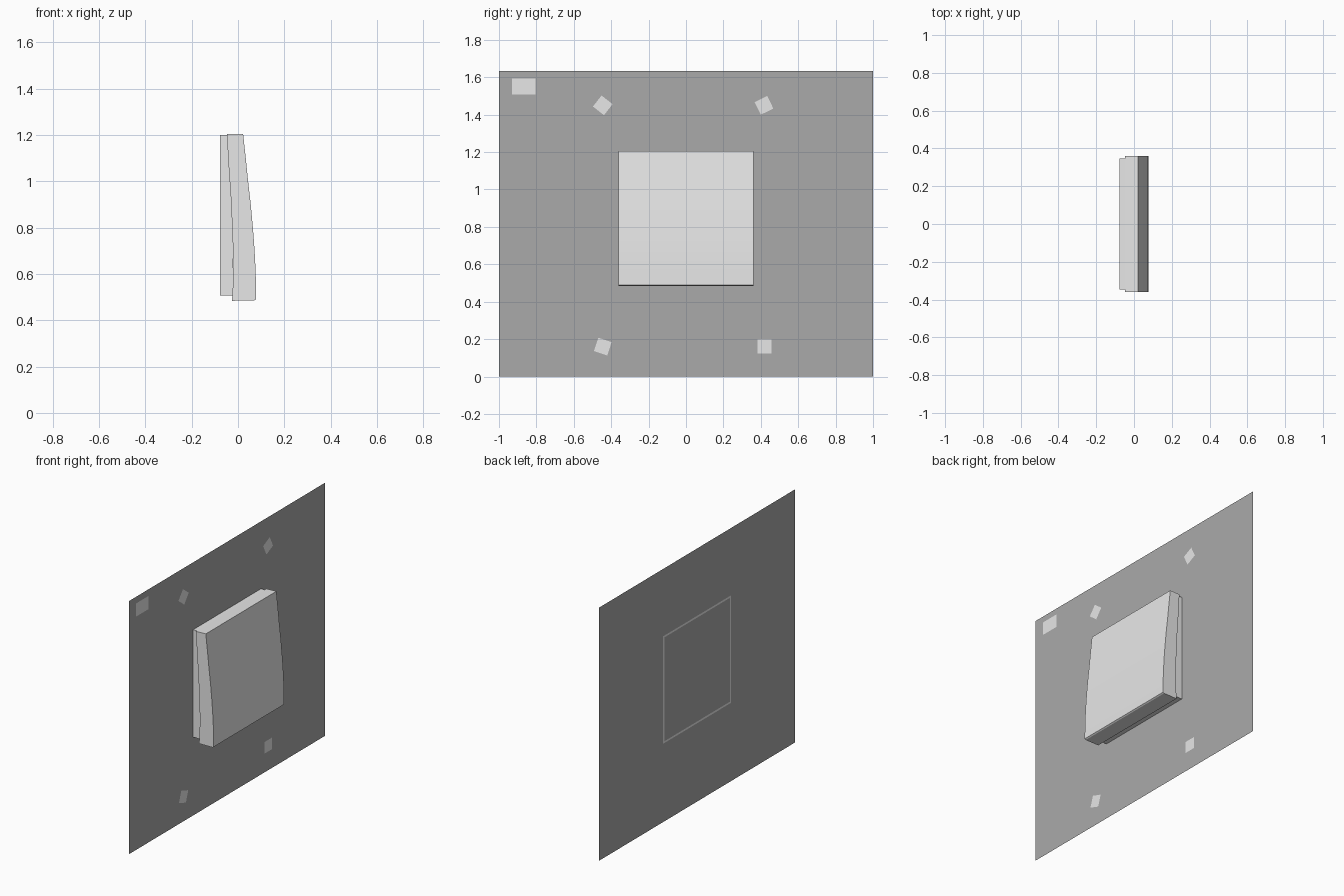
import bpy, bmesh, math
from mathutils import Matrix, Vector

old = bpy.data.objects.get("Cube")
if old:
    bpy.data.objects.remove(old, do_unlink=True)


def material(name, value):
    m = bpy.data.materials.new(name)
    m.use_nodes = True
    colour = (value, value, value, 1)
    m.diffuse_color = colour
    m.node_tree.nodes["Principled BSDF"].inputs["Base Color"].default_value = colour
    return m


LIGHT = material("light grey", 0.8)
DARK = material("mid grey", 0.4)
BACK = -0.08


def make(name, bm, mat):
    bmesh.ops.recalc_face_normals(bm, faces=bm.faces)
    mesh = bpy.data.meshes.new(name)
    bm.to_mesh(mesh)
    bm.free()
    mesh.materials.append(mat)
    ob = bpy.data.objects.new(name, mesh)
    bpy.context.collection.objects.link(ob)
    return ob


def extrude_profile(name, points, half_width, mat):
    """Extrude an (x, z) outline along y."""
    bm = bmesh.new()
    face = bm.faces.new([bm.verts.new((x, -half_width, z)) for x, z in points])
    out = bmesh.ops.extrude_face_region(bm, geom=[face])
    moved = [v for v in out["geom"] if isinstance(v, bmesh.types.BMVert)]
    bmesh.ops.translate(bm, verts=moved, vec=(0, 2 * half_width, 0))
    return make(name, bm, mat)


def sheet(name, x, y, z, width, height, mat, angle=0):
    """Flat rectangle facing +x, turned by angle about its centre."""
    bm = bmesh.new()
    turn = Matrix.Rotation(math.radians(angle), 3, "X")
    corners = [(-1, -1), (1, -1), (1, 1), (-1, 1)]
    verts = [bm.verts.new(Vector((x, y, z)) + turn @ Vector((0, a * width / 2, b * height / 2)))
             for a, b in corners]
    bm.faces.new(verts)
    mesh = bpy.data.meshes.new(name)
    bm.to_mesh(mesh)
    bm.free()
    mesh.materials.append(mat)
    ob = bpy.data.objects.new(name, mesh)
    bpy.context.collection.objects.link(ob)
    return ob


# Large upright backing sheet
sheet("backing_sheet", BACK + 0.001, 0, 0.817, 2, 1.634, DARK)

# Small square tags near the corners and one wider tag
for name, y, z, angle in [("upper_front", -0.445, 1.45, 52), ("upper_rear", 0.417, 1.45, 26),
                          ("lower_front", -0.445, 0.16, -18), ("lower_rear", 0.42, 0.16, 0)]:
    sheet("tag_" + name, BACK + 0.003, y, z, 0.075, 0.075, LIGHT, angle)
sheet("wide_tag", BACK + 0.003, -0.867, 1.55, 0.125, 0.085, LIGHT)

# Box behind the pad
extrude_profile("pad_base", [(BACK + 0.002, 0.507), (-0.022, 0.507), (-0.022, 0.85),
                             (-0.047, 1.2), (BACK + 0.002, 1.2)], 0.347, LIGHT)

# Curved pad, thicker at the bottom
pad = extrude_profile("curved_pad", [
    (-0.026, 0.484), (0.07, 0.485), (0.078, 0.49), (0.0775, 0.55), (0.076, 0.617),
    (0.071, 0.71), (0.065, 0.79), (0.055, 0.9), (0.043, 1.006), (0.033, 1.105),
    (0.022, 1.205), (-0.048, 1.203), (-0.04, 1.06), (-0.031, 0.93),
    (-0.024, 0.78), (-0.02, 0.65), (-0.022, 0.55)], 0.36, LIGHT)
for p in pad.data.polygons:
    p.use_smooth = len(p.vertices) == 4
bpy.context.view_layer.objects.active = pad
pad.select_set(True)
bpy.ops.object.shade_smooth_by_angle(angle=math.radians(30))

# Thin rim outlining the base on the rear of the sheet
for side in (-1, 1):
    sheet("rim_side", BACK, side * 0.341, 0.853, 0.012, 0.693, LIGHT)
    sheet("rim_bar", BACK, 0, 0.853 + side * 0.341, 0.693, 0.012, LIGHT)
